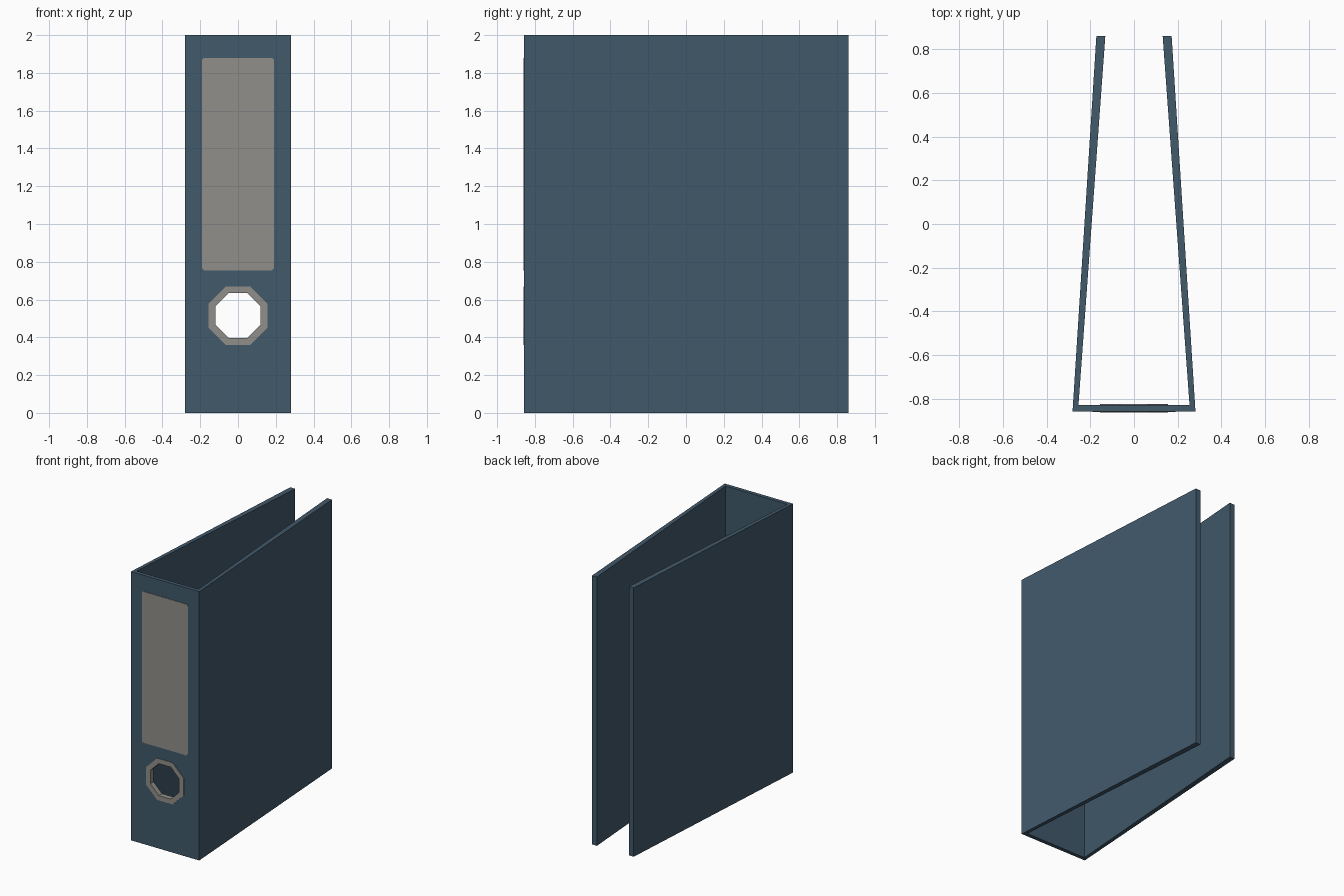
import bpy, bmesh, math

if "Cube" in bpy.data.objects:
    bpy.data.objects.remove(bpy.data.objects["Cube"])


def material(name, rgb):
    m = bpy.data.materials.new(name)
    m.diffuse_color = (*rgb, 1)
    m.use_nodes = True
    m.node_tree.nodes["Principled BSDF"].inputs["Base Color"].default_value = m.diffuse_color
    return m


BLUE = material("slate blue board", (0.053, 0.100, 0.147))
GREY = material("warm grey", (0.283, 0.275, 0.254))


def octagon(apothem, cz):
    r = apothem / math.cos(math.pi / 8)
    return [(r * math.cos(math.pi / 8 + i * math.pi / 4),
             cz + r * math.sin(math.pi / 8 + i * math.pi / 4)) for i in range(8)]


def plate(name, outlines, low, high, mat, upright=True):
    """Extrude flat outlines (inner ones become holes) along y (upright) or z."""
    cu = bpy.data.curves.new(name, 'CURVE')
    cu.dimensions = '2D'
    cu.fill_mode = 'BOTH'
    cu.extrude = (high - low) / 2
    for pts in outlines:
        s = cu.splines.new('POLY')
        s.points.add(len(pts) - 1)
        for p, (a, b) in zip(s.points, pts):
            p.co = (a, b, 0, 1)
        s.use_cyclic_u = True
    ob = bpy.data.objects.new(name, cu)
    bpy.context.collection.objects.link(ob)
    bpy.ops.object.select_all(action='DESELECT')
    ob.select_set(True)
    bpy.context.view_layer.objects.active = ob
    bpy.ops.object.convert(target='MESH')
    ob = bpy.context.view_layer.objects.active
    mid = (low + high) / 2
    bm = bmesh.new()
    bm.from_mesh(ob.data)
    for v in bm.verts:
        x, y, z = v.co
        v.co = (x, mid - z, y) if upright else (x, y, mid + z)
    bmesh.ops.remove_doubles(bm, verts=bm.verts, dist=1e-5)
    bmesh.ops.recalc_face_normals(bm, faces=bm.faces)
    for f in bm.faces:
        f.smooth = False
    bm.to_mesh(ob.data)
    bm.free()
    ob.data.materials.clear()
    ob.data.materials.append(mat)
    return ob


HOLE_Z = 0.515

# Spine board with the finger hole
plate("spine", [[(-0.256, 0), (0.256, 0), (0.256, 2), (-0.256, 2)],
                octagon(0.135, HOLE_Z)], -0.857, -0.828, BLUE)

# Two covers leaning towards each other at the open side
for side, name in ((-1, "left_cover"), (1, "right_cover")):
    pts = [(0.281, -0.857), (0.172, 0.86), (0.131, 0.86), (0.256, -0.857)]
    plate(name, [[(side * x, y) for x, y in pts]], 0, 2, BLUE, upright=False)

# Label with slightly clipped corners
w, z0, z1, c = 0.19, 0.755, 1.88, 0.01
plate("label", [[(-w + c, z0), (w - c, z0), (w, z0 + c), (w, z1 - c),
                 (w - c, z1), (-w + c, z1), (-w, z1 - c), (-w, z0 + c)]],
      -0.86, -0.856, GREY)

# Finger ring lining the hole
plate("finger_ring", [octagon(0.155, HOLE_Z), octagon(0.119, HOLE_Z)],
      -0.861, -0.822, GREY)
